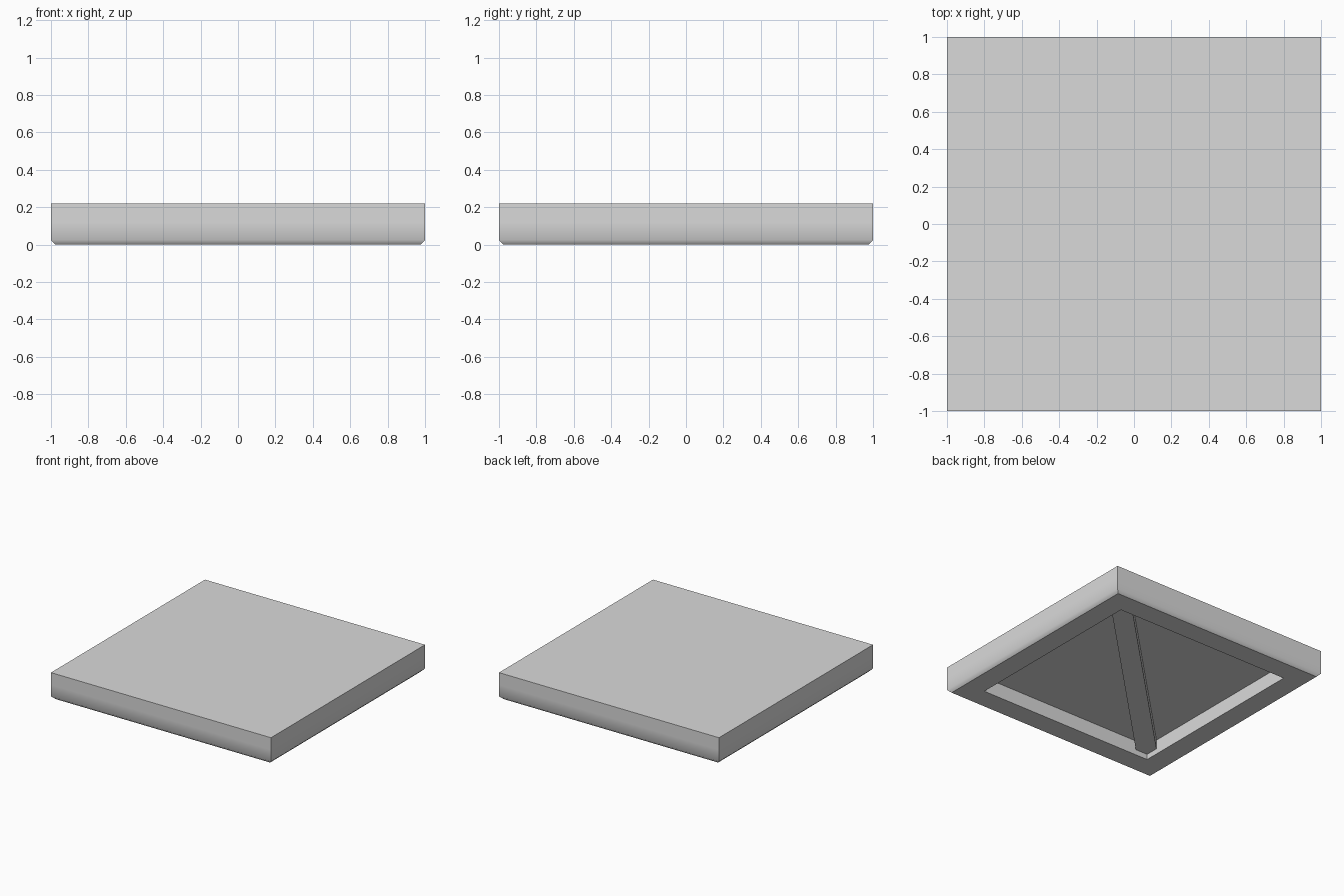
import bpy
import bmesh
import math

cube = bpy.data.objects.get("Cube")
if cube:
    bpy.data.objects.remove(cube, do_unlink=True)

HEIGHT = 0.22      # overall slab height
CHAMFER = 0.025    # cut along the lower rim
OPENING = 0.8      # half width of the recess underneath
DEPTH = 0.12       # recess depth
BRACE_Z = 0.045    # underside of the diagonal brace
BRACE_CUT = 0.11   # brace half width measured along a recess wall

grey = bpy.data.materials.new("light_grey")
grey.use_nodes = True
grey.diffuse_color = (0.7, 0.7, 0.7, 1)
grey.node_tree.nodes["Principled BSDF"].inputs["Base Color"].default_value = (0.7, 0.7, 0.7, 1)


def finish(bm, name, smooth_angle=None):
    bmesh.ops.recalc_face_normals(bm, faces=bm.faces)
    mesh = bpy.data.meshes.new(name)
    bm.to_mesh(mesh)
    bm.free()
    mesh.materials.append(grey)
    obj = bpy.data.objects.new(name, mesh)
    bpy.context.collection.objects.link(obj)
    if smooth_angle:
        bpy.ops.object.select_all(action='DESELECT')
        obj.select_set(True)
        bpy.context.view_layer.objects.active = obj
        bpy.ops.object.shade_smooth_by_angle(angle=math.radians(smooth_angle))


def lowest_face(bm):
    return min(bm.faces, key=lambda f: f.calc_center_median().z)


# Slab with a softened lower rim and a flat underside
bm = bmesh.new()
bmesh.ops.create_cube(bm, size=2)
for v in bm.verts:
    v.co.z = HEIGHT if v.co.z > 0 else 0
bmesh.ops.bevel(bm, geom=list(lowest_face(bm).edges), offset=CHAMFER,
                segments=1, affect='EDGES', profile=0.5)
bmesh.ops.bisect_plane(bm, geom=bm.verts[:] + bm.edges[:] + bm.faces[:],
                       plane_co=(0, 0, DEPTH), plane_no=(0, 0, 1))
base = lowest_face(bm)
for edge in base.edges:
    edge.smooth = False

# Square recess underneath
bmesh.ops.inset_region(bm, faces=[base], thickness=1 - CHAMFER - OPENING,
                       use_even_offset=True)
floor = bmesh.ops.extrude_discrete_faces(bm, faces=[base])["faces"][0]
bmesh.ops.translate(bm, verts=floor.verts, vec=(0, 0, DEPTH))
finish(bm, "slab", smooth_angle=50)

# Diagonal brace fitted into two opposite corners of the recess
bm = bmesh.new()
a, b = OPENING, OPENING - BRACE_CUT
half = [(a, b), (a, a), (b, a)]
outline = half + [(-x, -y) for x, y in half]
face = bm.faces.new([bm.verts.new((x, y, BRACE_Z)) for x, y in outline])
top = bmesh.ops.extrude_face_region(bm, geom=[face])["geom"]
bmesh.ops.translate(bm, verts=[g for g in top if isinstance(g, bmesh.types.BMVert)],
                    vec=(0, 0, DEPTH + 0.01 - BRACE_Z))
finish(bm, "diagonal_brace")
